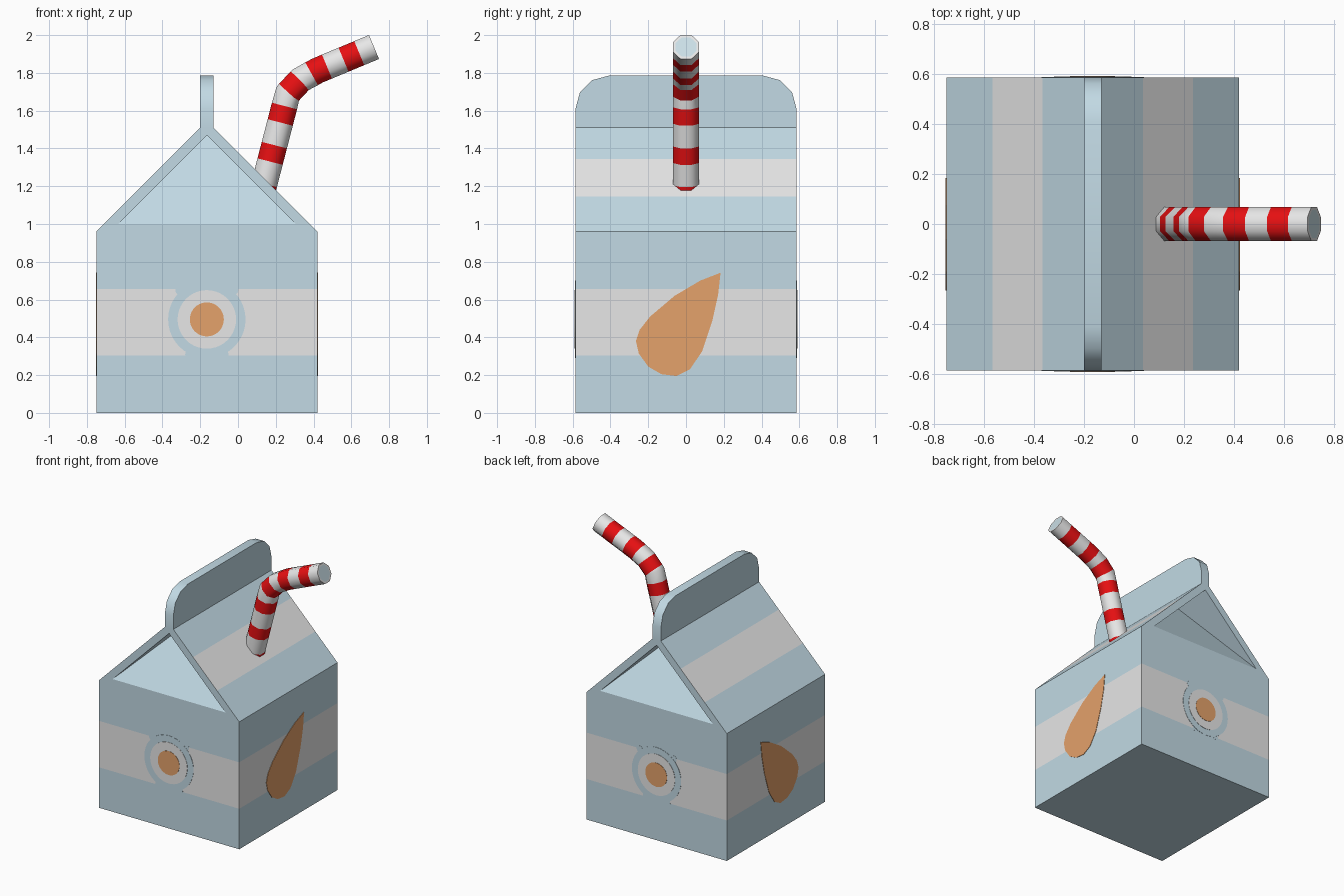
import bpy, bmesh, math
from mathutils import Vector

cube = bpy.data.objects.get("Cube")
if cube:
    bpy.data.objects.remove(cube, do_unlink=True)


def material(name, rgb):
    m = bpy.data.materials.new(name)
    m.use_nodes = True
    m.diffuse_color = (*rgb, 1)
    m.node_tree.nodes["Principled BSDF"].inputs["Base Color"].default_value = (*rgb, 1)
    return m


BLUE = material("carton blue", (0.54, 0.70, 0.78))
WHITE = material("soft white", (0.8, 0.8, 0.8))
ORANGE = material("orange", (0.78, 0.36, 0.145))
RED = material("straw red", (0.8, 0.005, 0.006))
PALE = material("pale blue", (0.62, 0.77, 0.83))

CX = -0.165    # carton centre in x
HALF = 0.585   # carton half width and depth


def build(name, faces, mats, smooth=None):
    """faces: list of (points, material index); shared points are merged."""
    bm = bmesh.new()
    for pts, mi in faces:
        f = bm.faces.new([bm.verts.new(p) for p in pts])
        f.material_index = mi
    bmesh.ops.remove_doubles(bm, verts=bm.verts, dist=0.0001)
    bmesh.ops.recalc_face_normals(bm, faces=bm.faces)
    me = bpy.data.meshes.new(name)
    bm.to_mesh(me)
    bm.free()
    for m in mats:
        me.materials.append(m)
    ob = bpy.data.objects.new(name, me)
    bpy.context.collection.objects.link(ob)
    if smooth:
        bpy.ops.object.select_all(action='DESELECT')
        ob.select_set(True)
        bpy.context.view_layer.objects.active = ob
        bpy.ops.object.shade_smooth_by_angle(angle=math.radians(smooth))
    return ob


def prism(name, outline, a, b, axis, mat, smooth=None):
    """Extrude a 2D outline from a to b along x or y."""
    def put(p, d):
        return (d, p[0], p[1]) if axis == 'x' else (p[0], d, p[1])
    n = len(outline)
    faces = [([put(p, a) for p in outline], 0), ([put(p, b) for p in outline], 0)]
    for i in range(n):
        p, q = outline[i], outline[(i + 1) % n]
        faces.append(([put(p, a), put(q, a), put(q, b), put(p, b)], 0))
    return build(name, faces, [mat], smooth)


def circle(x, z, r, n=40):
    return [(x + r * math.cos(2 * math.pi * i / n), z + r * math.sin(2 * math.pi * i / n))
            for i in range(n)]


# Carton body: half profile of (half width, height), striped on walls and roof
profile = [(HALF, 0), (HALF, 0.305), (HALF, 0.655), (HALF, 0.96),
           (0.545, 1.0), (0.40, 1.145), (0.20, 1.345), (0.035, 1.51)]
STRIPES = (1, 5)


def pt(i, side, y):
    w, z = profile[i]
    return (CX + side * w, y, z)


last = len(profile) - 1
faces = []
for i in range(last):
    for s in (-1, 1):
        faces.append(([pt(i, s, -HALF), pt(i, s, HALF), pt(i + 1, s, HALF),
                       pt(i + 1, s, -HALF)], int(i in STRIPES)))
for i in (0, last):
    faces.append(([pt(i, -1, -HALF), pt(i, 1, -HALF), pt(i, 1, HALF), pt(i, -1, HALF)], 0))
for s in (-1, 1):
    y = s * HALF
    in_l, in_r = (CX - 0.47, y, 1.0), (CX + 0.47, y, 1.0)
    apex, deep = (CX, y, 1.47), (CX, s * (HALF - 0.32), 1.47)
    for i in range(3):
        faces.append(([pt(i, -1, y), pt(i, 1, y), pt(i + 1, 1, y), pt(i + 1, -1, y)],
                      int(i in STRIPES)))
    faces.append(([pt(3, 1, y), pt(4, 1, y), in_r, in_l, pt(4, -1, y), pt(3, -1, y)], 0))
    # roof edge around the sunken gable
    rim = [pt(i, 1, y) for i in range(4, last + 1)]
    rim += [pt(i, -1, y) for i in range(last, 3, -1)]
    faces.append((rim + [in_l, apex, in_r], 0))
    # leaning gable panel and roof undersides
    faces += [([in_l, in_r, deep], 0), ([in_r, apex, deep], 0), ([in_l, deep, apex], 0)]
build("carton_body", faces, [BLUE, WHITE])

# Top fin with rounded corners
R, TOP = 0.175, 1.785
arc = [(HALF - R + R * math.cos(math.radians(a)), TOP - R + R * math.sin(math.radians(a)))
       for a in (0, 30, 60, 90)]
fin = [(HALF, 1.505)] + arc + [(-y, z) for y, z in reversed(arc)] + [(-HALF, 1.505)]
prism("top_fin", fin, CX - 0.035, CX + 0.035, 'x', BLUE, 40)

# Round emblem on front and back
EZ = 0.495
for s, label in ((-1, "front"), (1, "back")):
    def plate(part, outline, h, mat):
        prism(label + "_" + part, outline, s * (HALF - 0.002), s * (HALF + h), 'y', mat)
    plate("emblem_ring", circle(CX, EZ, 0.205), 0.002, BLUE)
    plate("emblem_disc", circle(CX, EZ, 0.155), 0.004, WHITE)
    plate("emblem_dot", circle(CX, EZ, 0.09), 0.006, ORANGE)
    # softened stripe corners beside the ring
    for side in (-1, 1):
        plate("upper_notch", circle(CX + side * 0.142, 0.65, 0.025, 12), 0.001, BLUE)
        plate("lower_notch", circle(CX + side * 0.093, 0.31, 0.022, 12), 0.001, BLUE)

# Drop on both sides
drop = [(0.183, 0.742), (0.075, 0.70), (-0.06, 0.62), (-0.19, 0.51), (-0.245, 0.44),
        (-0.265, 0.38), (-0.25, 0.315), (-0.20, 0.245), (-0.13, 0.205), (-0.05, 0.195),
        (0.02, 0.23), (0.085, 0.325), (0.14, 0.49), (0.17, 0.625)]
for s, label in ((-1, "right"), (1, "left")):
    prism(label + "_drop", drop, CX + s * (HALF - 0.002), CX + s * (HALF + 0.003), 'x', ORANGE)

# Bent straw: rings at bends and at the edges of the red bands
path = [Vector((x, 0, z)) for x, z in
        ((0.118, 1.13), (0.263, 1.69), (0.33, 1.762), (0.42, 1.812), (0.72, 1.937))]
reds = [(0, 0.085), (0.207, 0.297), (0.421, 0.511), (0.585, 0.675), (0.745, 0.835), (0.93, 1.02)]
marks = [0.0]
for p, q in zip(path, path[1:]):
    marks.append(marks[-1] + (q - p).length)
stations = sorted(set(marks) | {v for band in reds for v in band})


def along(s):
    s = min(max(s, 0), marks[-1])
    for i in range(len(path) - 1):
        if s <= marks[i + 1]:
            return path[i].lerp(path[i + 1], (s - marks[i]) / (marks[i + 1] - marks[i]))
    return path[-1]


def ring(s, radius):
    t = (along(s + 0.002) - along(s - 0.002)).normalized()
    side = Vector((0, 1, 0))
    up = t.cross(side)
    angles = [math.pi * (2 * k + 1) / 8 for k in range(8)]
    return [along(s) + radius * (math.cos(a) * side + math.sin(a) * up) for a in angles]


SR = 0.0745
faces = []
for s0, s1 in zip(stations, stations[1:]):
    mid = (s0 + s1) / 2
    red = int(any(a < mid < b for a, b in reds))
    lo, hi = ring(s0, SR), ring(s1, SR)
    for k in range(8):
        j = (k + 1) % 8
        faces.append(([lo[k], lo[j], hi[j], hi[k]], red))
# straw ends: red base, white rim and pale opening
outer, inner = ring(marks[-1], SR), ring(marks[-1], SR - 0.015)
for k in range(8):
    j = (k + 1) % 8
    faces.append(([outer[k], outer[j], inner[j], inner[k]], 0))
faces += [(inner, 2), (ring(0, SR), 1)]
build("straw", faces, [WHITE, RED, PALE], 60)
